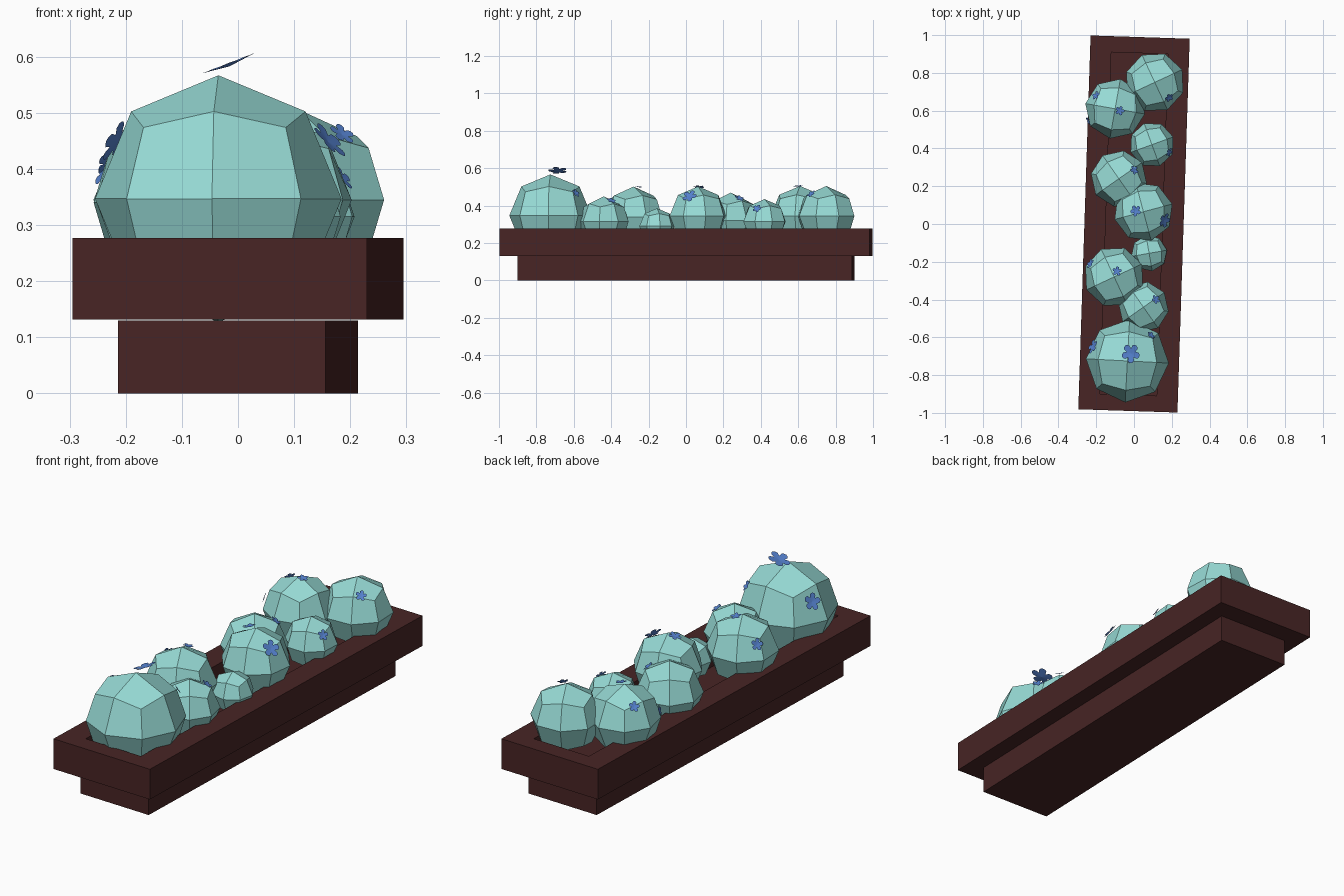
import bpy, bmesh, math
from mathutils import Vector, Matrix

if "Cube" in bpy.data.objects:
    bpy.data.objects.remove(bpy.data.objects["Cube"], do_unlink=True)


def material(name, rgb):
    m = bpy.data.materials.new(name)
    m.use_nodes = True
    m.diffuse_color = (*rgb, 1)
    m.node_tree.nodes["Principled BSDF"].inputs["Base Color"].default_value = (*rgb, 1)
    return m


wood = material("dark brown wood", (0.065, 0.018, 0.018))
leaf = material("pale teal leaves", (0.31, 0.71, 0.67))
petal = material("blue petals", (0.09, 0.22, 0.62))


def add_object(name, bm, mat, matrix):
    mesh = bpy.data.meshes.new(name)
    bm.to_mesh(mesh)
    bm.free()
    mesh.materials.append(mat)
    ob = bpy.data.objects.new(name, mesh)
    ob.matrix_world = matrix
    bpy.context.collection.objects.link(ob)
    return ob


# Planter: a narrower base under an open rim, turned slightly
turn = Matrix.Rotation(math.radians(-1.88), 4, "Z")


def box(bm, size, z0, z1):
    place = Matrix.Translation((0, 0, (z0 + z1) / 2)) @ Matrix.Diagonal((*size, z1 - z0, 1))
    bmesh.ops.create_cube(bm, size=1, matrix=place)


bm = bmesh.new()
box(bm, (0.37, 1.79), 0, 0.13)
add_object("planter_base", bm, wood, turn)

bm = bmesh.new()
box(bm, (0.525, 1.98), 0.132, 0.277)
top = max(bm.faces, key=lambda f: f.calc_center_median().z)
bmesh.ops.inset_region(bm, faces=[top], thickness=0.11, use_even_offset=True)
for v in top.verts:                       # opening for the plants
    v.co.y = math.copysign(0.905, v.co.y)
    v.co.x = math.copysign(0.15, v.co.x)
floor = bmesh.ops.extrude_discrete_faces(bm, faces=[top])["faces"][0]
for v in floor.verts:
    v.co.z = 0.14
add_object("planter_rim", bm, wood, turn)


# Bushes: cubes cut once each way and pushed out to a sphere
def bush(name, centre, radius, angle):
    bm = bmesh.new()
    bmesh.ops.create_cube(bm, size=2)
    bmesh.ops.subdivide_edges(bm, edges=bm.edges[:], cuts=1, use_grid_fill=True)
    for v in bm.verts:
        v.co = v.co.normalized() * radius
    spin = Matrix.Rotation(math.radians(angle), 4, "Z")
    add_object(name, bm, leaf, Matrix.Translation(centre) @ spin)


# Flowers: five lobed petals, slightly cupped
def flower(name, place, normal, radius):
    bm = bmesh.new()
    centre = bm.verts.new((0, 0, 0))
    ring = []
    steps = 30
    for i in range(steps):
        a = math.tau * i / steps
        r = radius * (0.5 + 0.5 * abs(math.cos(2.5 * a)) ** 0.6)
        ring.append(bm.verts.new((r * math.cos(a), r * math.sin(a), 0.12 * r)))
    for i in range(steps):
        bm.faces.new((centre, ring[i], ring[(i + 1) % steps]))
    rot = normal.to_track_quat("Z", "Y").to_matrix().to_4x4()
    add_object(name, bm, petal, Matrix.Translation(place) @ rot)


# Each bush: centre, radius, turn, and its flowers as (x, y, radius)
bushes = [
    ((0.11, 0.75, 0.345), 0.16, 25, [(0.185, 0.67, 0.025)]),
    ((-0.10, 0.61, 0.345), 0.16, -10,
     [(-0.20, 0.68, 0.025), (-0.075, 0.60, 0.025), (-0.24, 0.545, 0.025)]),
    ((0.095, 0.42, 0.315), 0.12, 20, [(0.185, 0.38, 0.025)]),
    ((-0.08, 0.24, 0.32), 0.15, 35, [(0.0, 0.285, 0.025)]),
    ((0.05, 0.065, 0.345), 0.158, 15, [(0.01, 0.07, 0.03), (0.16, 0.02, 0.04)]),
    ((0.08, -0.155, 0.29), 0.096, 10, []),
    ((-0.105, -0.28, 0.34), 0.162, 25, [(-0.23, -0.21, 0.028), (-0.09, -0.25, 0.025)]),
    ((0.05, -0.44, 0.315), 0.135, 35, [(0.115, -0.40, 0.025)]),
    ((-0.035, -0.725, 0.347), 0.22, -3,
     [(0.09, -0.59, 0.025), (-0.215, -0.65, 0.04)]),
]
for i, (c, r, angle, blooms) in enumerate(bushes, 1):
    bush(f"bush_{i}", c, r, angle)
    for j, (x, y, size) in enumerate(blooms, 1):
        dx, dy = x - c[0], y - c[1]
        n = Vector((dx, dy, math.sqrt(max(r * r - dx * dx - dy * dy, 0.002)))).normalized()
        flower(f"flower_{i}_{j}", Vector(c) + n * r, n, size)

# Tall bloom above the largest bush
flower("top_flower", Vector((-0.015, -0.685, 0.583)), Vector((-0.36, 0, 0.93)), 0.052)
